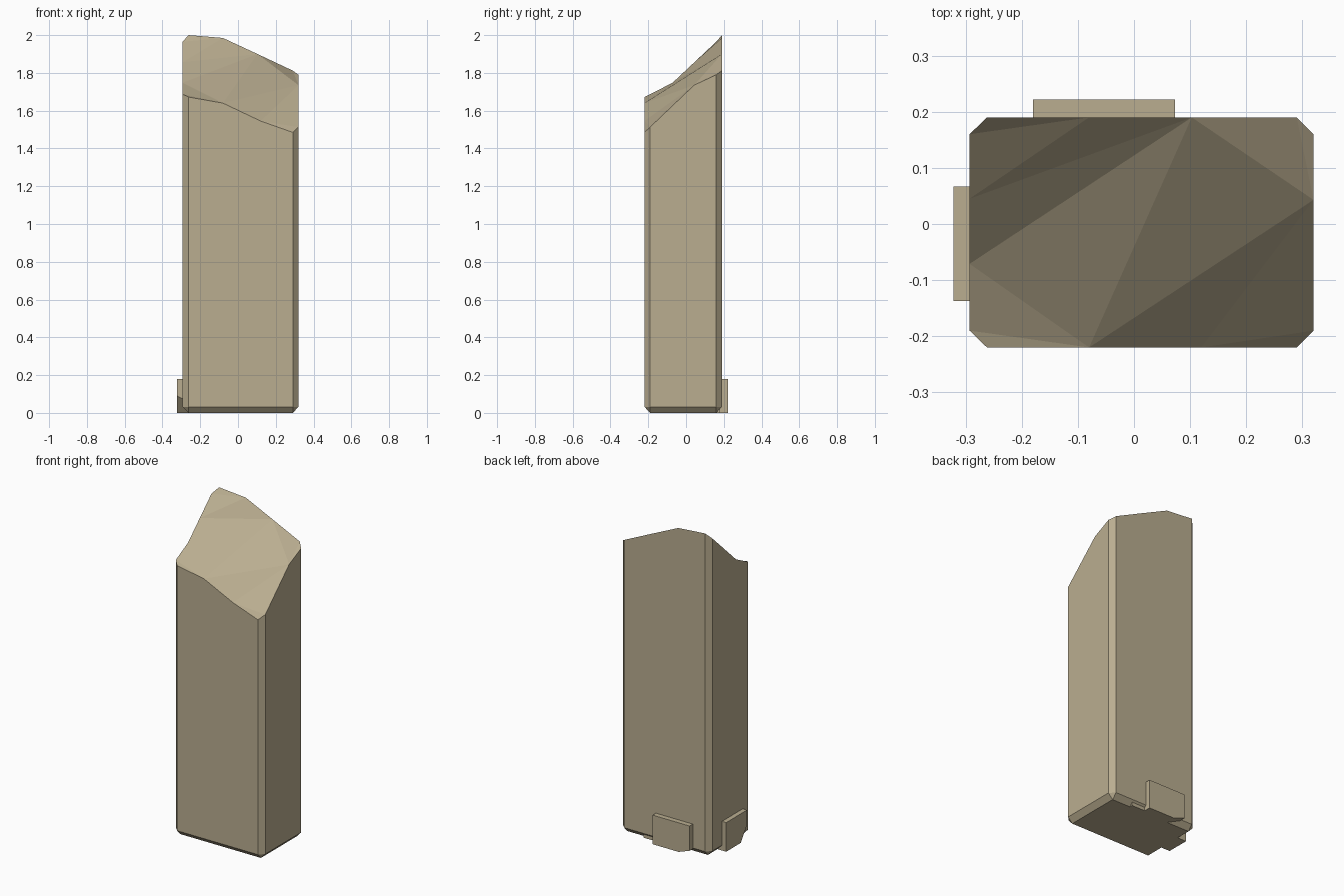
import bpy

if "Cube" in bpy.data.objects:
    bpy.data.objects.remove(bpy.data.objects["Cube"])

stone = bpy.data.materials.new("sandstone")
stone.diffuse_color = (0.49, 0.42, 0.28, 1)
stone.use_nodes = True
stone.node_tree.nodes["Principled BSDF"].inputs["Base Color"].default_value = stone.diffuse_color


def add_mesh(name, verts, faces):
    mesh = bpy.data.meshes.new(name)
    mesh.from_pydata(verts, [], faces)
    mesh.materials.append(stone)
    obj = bpy.data.objects.new(name, mesh)
    bpy.context.collection.objects.link(obj)
    return obj


def prism(name, bottom, top):
    """Closed prism between two matching outlines."""
    n = len(bottom)
    faces = [tuple(reversed(range(n))), tuple(range(n, 2 * n))]
    faces += [(i, (i + 1) % n, (i + 1) % n + n, i + n) for i in range(n)]
    return add_mesh(name, bottom + top, faces)


# Broken top rim, counter-clockwise from the front left
rim = [(-.262, -.22, 1.672), (-.08, -.22, 1.64), (.12, -.22, 1.545), (.29, -.22, 1.485),
       (.32, -.19, 1.513), (.32, .043, 1.735), (.32, .16, 1.79),
       (.29, .19, 1.812), (.103, .19, 1.90), (-.08, .19, 1.985), (-.262, .19, 2.0),
       (-.293, .16, 1.965), (-.293, .045, 1.857), (-.293, -.071, 1.748), (-.293, -.19, 1.687)]
top = [(13, 14, 1), (14, 0, 1), (13, 1, 8), (1, 5, 8), (1, 2, 5), (2, 4, 5), (2, 3, 4),
       (5, 6, 7), (5, 7, 8), (12, 13, 8), (12, 8, 9), (11, 12, 9), (11, 9, 10)]

# Pillar: chamfered walls running down to a chamfered base
corners = [0, 3, 4, 6, 7, 10, 11, 14]
n = len(rim)
low = [(rim[c][0], rim[c][1], .032) for c in corners]
base = [(-.262, -.19, 0), (.29, -.19, 0), (.29, .16, 0), (-.262, .16, 0)]
base_of = [0, 1, 1, 2, 2, 3, 3, 0]
faces = list(top)
for k in range(8):
    j = (k + 1) % 8
    end = corners[j] if j else n
    upper = [i % n for i in range(end, corners[k] - 1, -1)]
    faces.append([n + k, n + j] + upper)
    a, b = n + 8 + base_of[k], n + 8 + base_of[j]
    faces.append([a, b, n + j, n + k] if a != b else [a, n + j, n + k])
faces.append([n + 11, n + 10, n + 9, n + 8])
add_mesh("broken_pillar", rim + low + base, faces)

# Thin slabs at the foot, each with one chipped lower corner
back = [(.073, 0), (.073, .18), (-.18, .18), (-.18, .027), (-.105, 0)]
prism("back_slab", [(x, .14, z) for x, z in back], [(x, .222, z) for x, z in back])
left = [(.067, 0), (.067, .18), (-.137, .18), (-.137, .09), (-.075, 0)]
inner = left[:3] + [(-.137, .05), (-.075, 0)]
prism("left_slab", [(-.322, y, z) for y, z in left], [(-.25, y, z) for y, z in inner])

# Low ledge beside the back slab, under the chamfer
ledge = [(.06, .13), (.165, .13), (.165, .18), (.06, .18)]
prism("back_ledge", [(x, y, 0) for x, y in ledge], [(x, y, .03) for x, y in ledge])

# Consistent outward normals
import bmesh
for obj in bpy.context.collection.objects:
    bm = bmesh.new()
    bm.from_mesh(obj.data)
    bmesh.ops.recalc_face_normals(bm, faces=bm.faces)
    bm.to_mesh(obj.data)
    bm.free()
